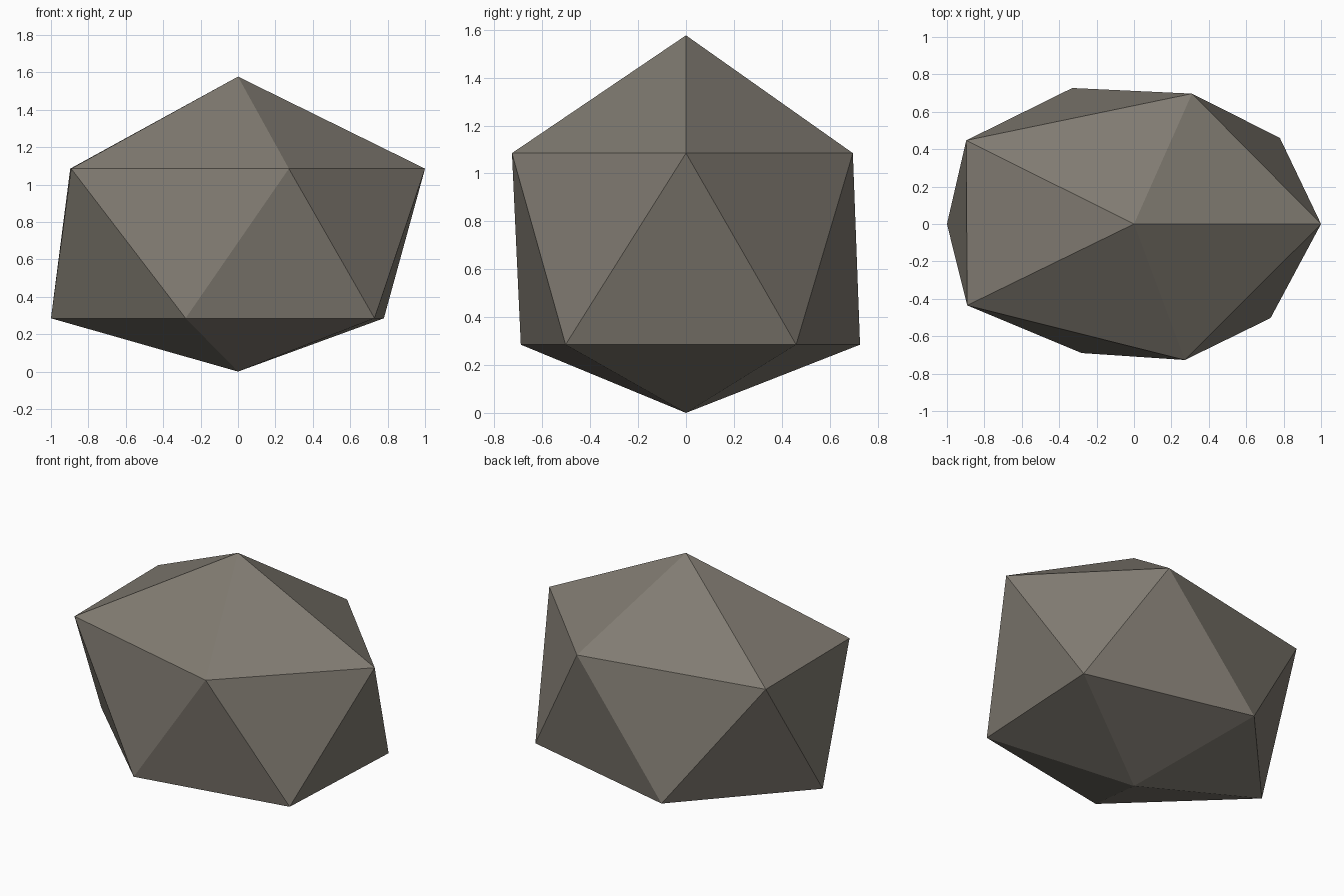
import bpy, bmesh

if "Cube" in bpy.data.objects:
    bpy.data.objects.remove(bpy.data.objects["Cube"])

stone = bpy.data.materials.new("warm grey stone")
stone.diffuse_color = (0.22, 0.20, 0.168, 1)
stone.use_nodes = True
stone.node_tree.nodes["Principled BSDF"].inputs["Base Color"].default_value = stone.diffuse_color

# Two staggered five-point rings, each lower corner sitting between two upper corners
UPPER_Z, LOWER_Z, TOP_Z = 1.085, 0.285, 1.577
upper_ring = [(1.0, 0.0), (0.31, 0.697), (-0.897, 0.447), (-0.892, -0.435), (0.272, -0.727)]
lower_ring = [(0.78, 0.46), (-0.33, 0.727), (-1.0, 0.0), (-0.28, -0.69), (0.73, -0.503)]

bm = bmesh.new()
top = bm.verts.new((0, 0, TOP_Z))
bottom = bm.verts.new((0, 0, 0))
upper = [bm.verts.new((x, y, UPPER_Z)) for x, y in upper_ring]
lower = [bm.verts.new((x, y, LOWER_Z)) for x, y in lower_ring]

# Cap, zigzag belt and underside
for i in range(5):
    j = (i + 1) % 5
    bm.faces.new((top, upper[i], upper[j]))
    bm.faces.new((upper[i], lower[i], upper[j]))
    bm.faces.new((lower[i], lower[j], upper[j]))
    bm.faces.new((bottom, lower[j], lower[i]))
bmesh.ops.recalc_face_normals(bm, faces=bm.faces)

mesh = bpy.data.meshes.new("rock")
bm.to_mesh(mesh)
bm.free()
mesh.materials.append(stone)
rock = bpy.data.objects.new("rock", mesh)
bpy.context.collection.objects.link(rock)
